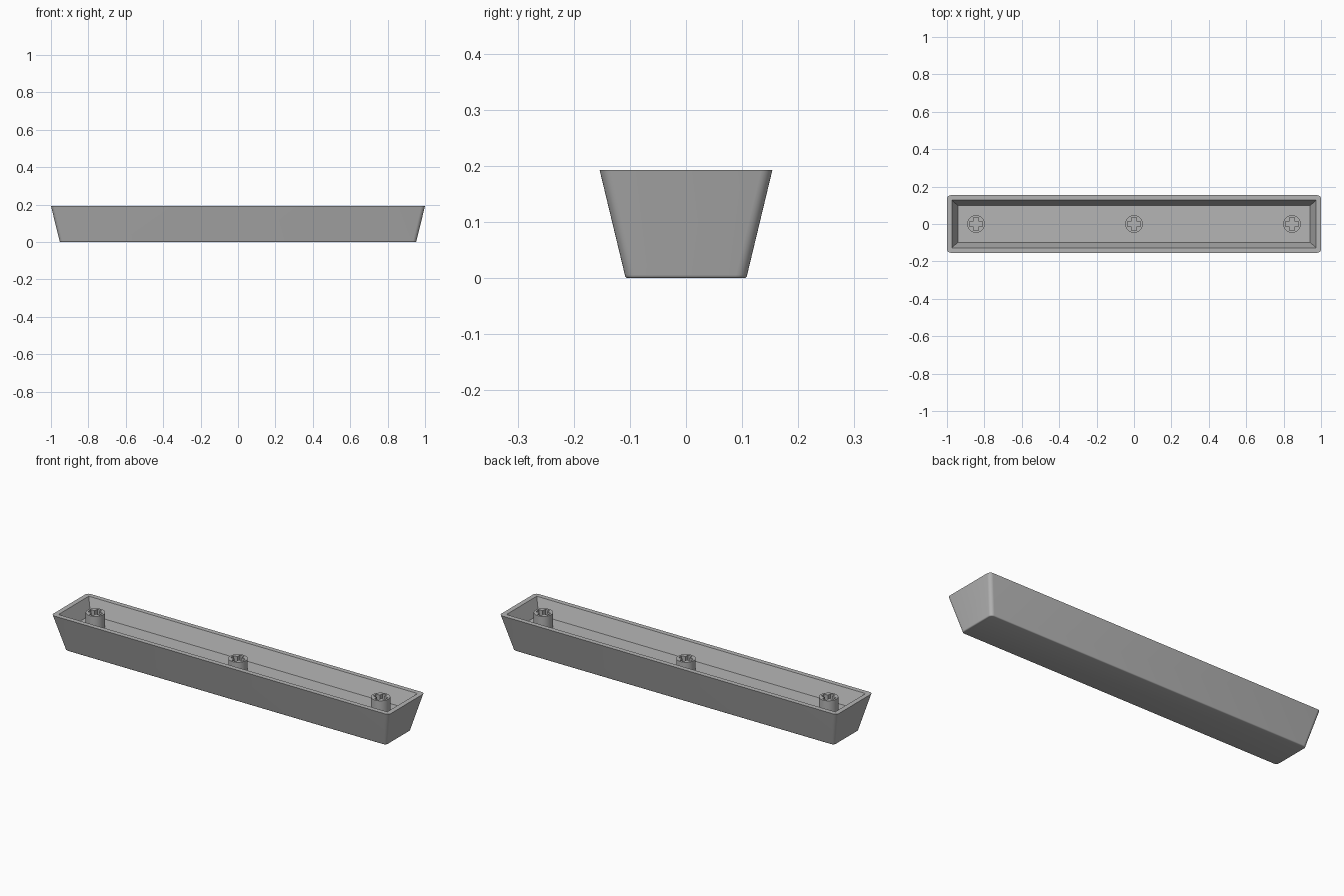
import bpy
import bmesh
from math import cos, sin, pi, radians

cube = bpy.data.objects.get("Cube")
if cube:
    bpy.data.objects.remove(cube)

# One plain grey plastic
grey = bpy.data.materials.new("grey plastic")
grey.use_nodes = True
GREY = (0.46, 0.46, 0.46, 1)
grey.diffuse_color = GREY
grey.node_tree.nodes["Principled BSDF"].inputs["Base Color"].default_value = GREY

RIM_Z, FLOOR_Z = 0.193, 0.113
STEPS = 6


def finish(name, bm):
    """Turn a bmesh into a shaded object."""
    bmesh.ops.remove_doubles(bm, verts=bm.verts, dist=0.0001)
    bmesh.ops.recalc_face_normals(bm, faces=bm.faces)
    mesh = bpy.data.meshes.new(name)
    bm.to_mesh(mesh)
    bm.free()
    mesh.materials.append(grey)
    obj = bpy.data.objects.new(name, mesh)
    bpy.context.collection.objects.link(obj)
    bpy.ops.object.select_all(action="DESELECT")
    obj.select_set(True)
    bpy.context.view_layer.objects.active = obj
    bpy.ops.object.shade_smooth_by_angle(angle=radians(35))
    return obj


def rounded_ring(bm, hx, hy, r, z):
    """Ring of vertices round a rectangle with corner radius r."""
    ring = []
    for corner, (sx, sy) in enumerate([(1, 1), (-1, 1), (-1, -1), (1, -1)]):
        for i in range(STEPS + 1):
            a = (corner + i / STEPS) * pi / 2
            ring.append(bm.verts.new((sx * (hx - r) + r * cos(a),
                                      sy * (hy - r) + r * sin(a), z)))
    return ring


def bridge(bm, low, high):
    n = len(low)
    for i in range(n):
        j = (i + 1) % n
        bm.faces.new((low[i], low[j], high[j], high[i]))


# Tray: softened base edge, flared walls, flat rim, sharp-cornered recess
bm = bmesh.new()
FILLET = 0.006
rings = []
for k in range(4):
    a = k / 3 * pi / 2
    inset = FILLET * (1 - sin(a))
    rings.append(rounded_ring(bm, 0.954 - inset, 0.109 - inset, 0.02 - inset,
                              FILLET * (1 - cos(a))))
rings.append(rounded_ring(bm, 1.0, 0.154, 0.02, RIM_Z))
rings.append(rounded_ring(bm, 0.974, 0.128, 0, RIM_Z))
rings.append(rounded_ring(bm, 0.942, 0.098, 0, FLOOR_Z))
for low, high in zip(rings, rings[1:]):
    bridge(bm, low, high)
bm.faces.new(rings[0])
bm.faces.new(rings[-1])
finish("tray", bm)


def socket_post(name, x, top):
    """Round post with a cross-shaped socket."""
    bm = bmesh.new()
    bottom, n, radius = FLOOR_Z - 0.005, 32, 0.047
    arm, half = 0.035, 0.013
    circle = [(radius * cos(2 * pi * i / n), radius * sin(2 * pi * i / n))
              for i in range(n)]
    cross = []
    for q in range(4):
        c, s = round(cos(q * pi / 2)), round(sin(q * pi / 2))
        for px, py in [(arm, -half), (arm, half), (half, half)]:
            cross.append((px * c - py * s, px * s + py * c))

    def loop(points, z):
        return [bm.verts.new((px + x, py, z)) for px, py in points]

    outer_low, outer_top = loop(circle, bottom), loop(circle, top)
    inner_low, inner_top = loop(cross, FLOOR_Z + 0.002), loop(cross, top)
    bridge(bm, outer_low, outer_top)
    bridge(bm, inner_low, inner_top)
    bm.faces.new(outer_low)
    bm.faces.new(inner_low)
    edges = [bm.edges.get((r[i - 1], r[i]))
             for r in (outer_top, inner_top) for i in range(len(r))]
    bmesh.ops.triangle_fill(bm, use_beauty=True, edges=edges, normal=(0, 0, 1))
    finish(name, bm)


# Two taller end posts and a slightly shorter middle one
socket_post("left_post", 0.845, 0.19)
socket_post("middle_post", 0, 0.17)
socket_post("right_post", -0.845, 0.19)
